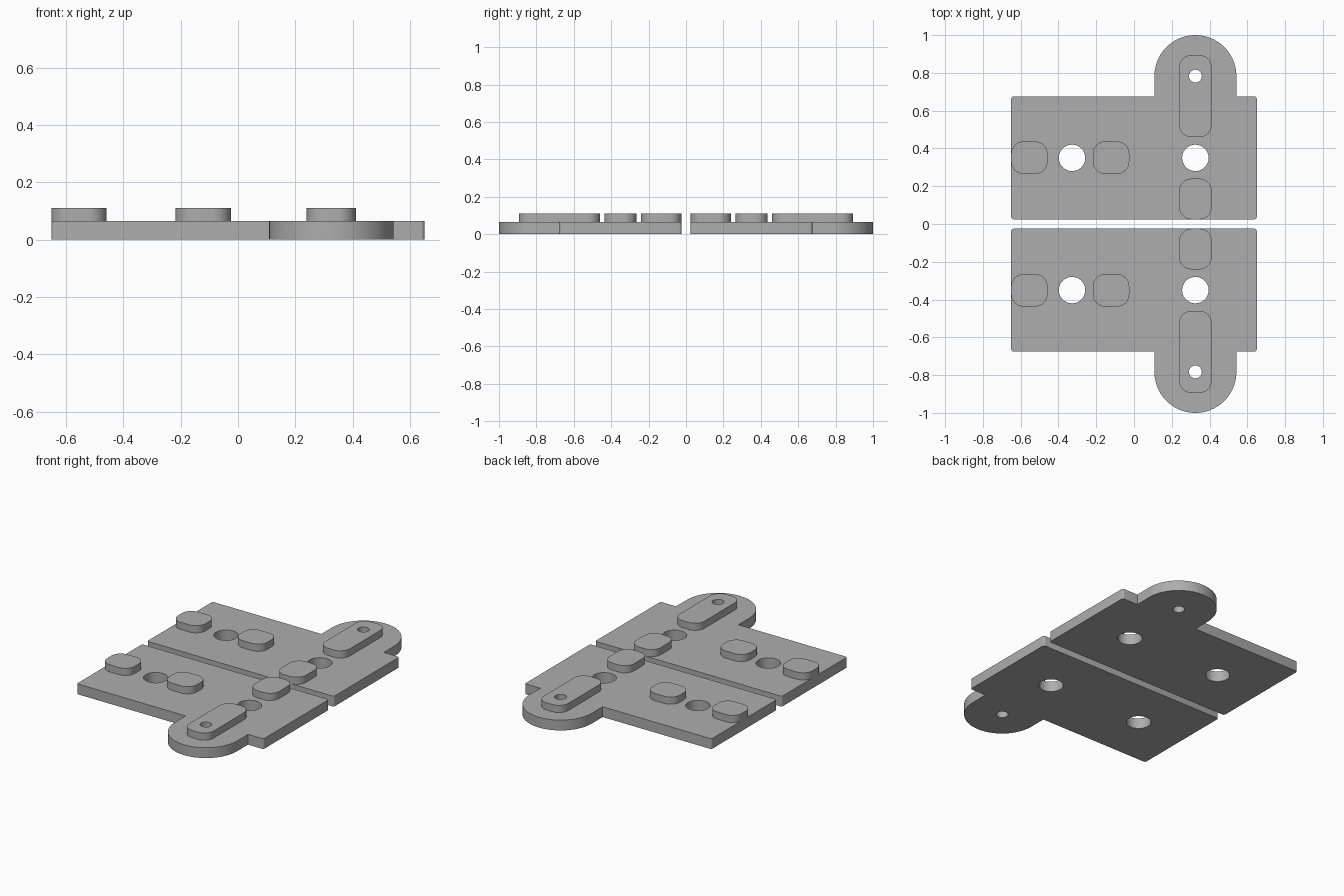
import bpy, bmesh, math

cube = bpy.data.objects.get("Cube")
if cube:
    bpy.data.objects.remove(cube, do_unlink=True)

grey = bpy.data.materials.new("plain grey")
grey.use_nodes = True
colour = (0.42, 0.42, 0.42, 1)
grey.diffuse_color = colour
grey.node_tree.nodes["Principled BSDF"].inputs["Base Color"].default_value = colour

PLATE_TOP, PAD_TOP = 0.065, 0.11
TAB_X, TAB_Y, TAB_R = 0.325, 0.783, 0.217
HOLE_Y = 0.35


def arc(cx, cy, r, start, end, steps):
    angles = [math.radians(start + (end - start) * i / steps) for i in range(steps + 1)]
    return [(cx + r * math.cos(a), cy + r * math.sin(a)) for a in angles]


def circle(cx, cy, r, steps=48):
    return arc(cx, cy, r, 0, 360, steps)[:-1]


def rounded_corners(x0, x1, y0, y1, r, steps):
    """Four corner arcs, anticlockwise from the lower left."""
    centres = [(x0 + r, y0 + r), (x1 - r, y0 + r), (x1 - r, y1 - r), (x0 + r, y1 - r)]
    return [arc(cx, cy, r, 180 + 90 * i, 270 + 90 * i, steps)
            for i, (cx, cy) in enumerate(centres)]


def extrude_outline(name, loops, z0, z1, side):
    """Fill an outline with holes and extrude it; side=-1 mirrors it to the front."""
    bm = bmesh.new()
    for loop in loops:
        verts = [bm.verts.new((x, side * y, z0)) for x, y in loop]
        for a, b in zip(verts, verts[1:] + verts[:1]):
            bm.edges.new((a, b))
    bmesh.ops.triangle_fill(bm, edges=bm.edges[:], use_beauty=True)
    top = bmesh.ops.extrude_face_region(bm, geom=bm.faces[:], use_keep_orig=True)
    moved = [v for v in top["geom"] if isinstance(v, bmesh.types.BMVert)]
    bmesh.ops.translate(bm, verts=moved, vec=(0, 0, z1 - z0))
    bmesh.ops.recalc_face_normals(bm, faces=bm.faces[:])
    mesh = bpy.data.meshes.new(name)
    bm.to_mesh(mesh)
    bm.free()
    mesh.materials.append(grey)
    obj = bpy.data.objects.new(name, mesh)
    bpy.context.collection.objects.link(obj)
    bpy.ops.object.select_all(action="DESELECT")
    obj.select_set(True)
    bpy.context.view_layer.objects.active = obj
    bpy.ops.object.shade_smooth_by_angle(angle=math.radians(30))


# Plate outline: rectangle with a round-ended tab
low_l, low_r, up_r, up_l = rounded_corners(-0.65, 0.65, 0.025, 0.675, 0.012, 4)
tab = ([(TAB_X + TAB_R, 0.675)] + arc(TAB_X, TAB_Y, TAB_R, 0, 180, 40)
       + [(TAB_X - TAB_R, 0.675)])
plate = low_l + low_r + up_r + tab + up_l
big_holes = [circle(x, HOLE_Y, 0.07) for x in (-0.328, TAB_X)]
small_hole = circle(TAB_X, TAB_Y, 0.034, 32)

# Raised pads: x and y extents
pads = {
    "outer_pad": (-0.65, -0.458, 0.265, 0.437),
    "middle_pad": (-0.218, -0.025, 0.265, 0.437),
    "inner_pad": (0.239, 0.411, 0.025, 0.24),
    "long_pad": (0.239, 0.411, 0.46, 0.894),
}

for label, side in (("back", 1), ("front", -1)):
    extrude_outline(label + "_plate", [plate, *big_holes, small_hole], 0, PLATE_TOP, side)
    for pad, extents in pads.items():
        outline = sum(rounded_corners(*extents, 0.065, 10), [])
        holes = [small_hole] if pad == "long_pad" else []
        extrude_outline(label + "_" + pad, [outline, *holes], PLATE_TOP, PAD_TOP, side)
